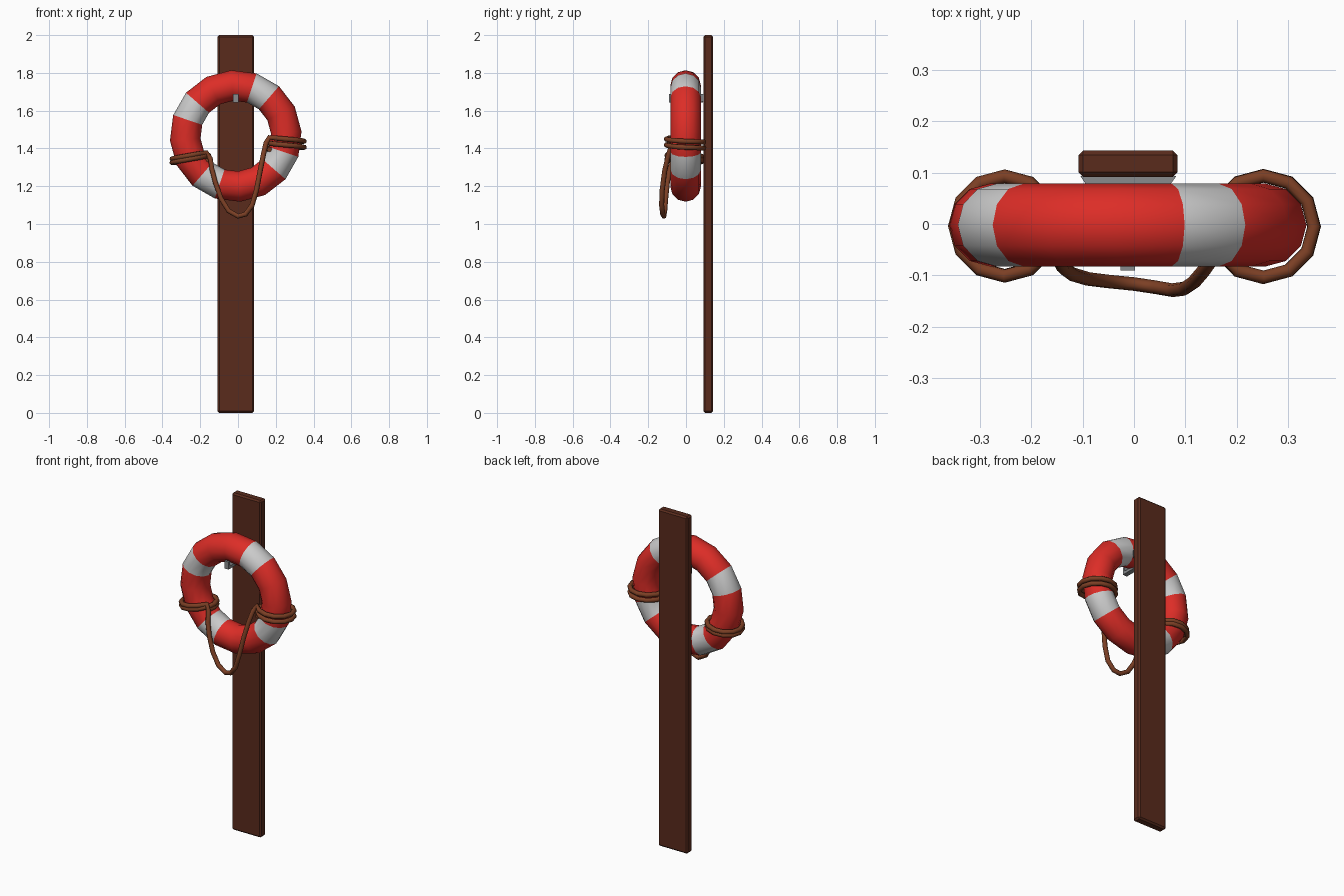
import bpy, bmesh
from math import sin, cos, pi, radians

if "Cube" in bpy.data.objects:
    bpy.data.objects.remove(bpy.data.objects["Cube"])


def material(name, rgb):
    m = bpy.data.materials.new(name)
    m.diffuse_color = (*rgb, 1)
    m.use_nodes = True
    m.node_tree.nodes["Principled BSDF"].inputs["Base Color"].default_value = m.diffuse_color
    return m


RED = material("red_paint", (0.72, 0.026, 0.02))
WHITE = material("white_paint", (0.62, 0.62, 0.62))
WOOD = material("dark_wood", (0.1, 0.024, 0.012))
ROPE = material("rope_brown", (0.2, 0.05, 0.018))
METAL = material("metal", (0.25, 0.26, 0.27))


def finish(bm, name, mats):
    bmesh.ops.recalc_face_normals(bm, faces=bm.faces)
    me = bpy.data.meshes.new(name)
    bm.to_mesh(me)
    bm.free()
    ob = bpy.data.objects.new(name, me)
    bpy.context.collection.objects.link(ob)
    for m in mats:
        me.materials.append(m)
    return ob


def prism(name, outline, z0, z1, mat, bevel=0):
    """Extrude an xy outline from z0 to z1, with optional chamfers."""
    bm = bmesh.new()
    face = bm.faces.new([bm.verts.new((x, y, z0)) for x, y in outline])
    ext = bmesh.ops.extrude_face_region(bm, geom=[face])["geom"]
    for v in ext:
        if isinstance(v, bmesh.types.BMVert):
            v.co.z = z1
    bmesh.ops.recalc_face_normals(bm, faces=bm.faces)
    if bevel:
        bmesh.ops.bevel(bm, geom=bm.edges[:], offset=bevel, segments=1, affect='EDGES')
    return finish(bm, name, [mat])


def rect(x0, x1, y0, y1):
    return [(x0, y0), (x1, y0), (x1, y1), (x0, y1)]


# Wooden post
prism("post", rect(-0.108, 0.085, 0.092, 0.143), 0, 2, WOOD, 0.009)

# Bracket: tapered plate on the post, arm through the ring, upturned tip
CX = -0.012
prism("bracket_plate", [(-0.105, 0.094), (0.083, 0.094), (0.07, 0.076), (-0.093, 0.076)],
      1.648, 1.688, METAL)
prism("bracket_arm", rect(CX - 0.014, CX + 0.014, -0.09, 0.09), 1.643, 1.66, METAL)
prism("bracket_tip", rect(CX - 0.014, CX + 0.014, -0.091, -0.078), 1.643, 1.688, METAL)

# Life ring: 16 x 12 torus, one segment in four is white
CY, CZ, MAJOR, MINOR, N, M = -0.002, 1.466, 0.268, 0.081, 16, 12
bm = bmesh.new()
loops = []
for i in range(N):
    a = radians(4) + 2 * pi * i / N
    loop = []
    for j in range(M):
        b = 2 * pi * j / M
        r = MAJOR + MINOR * cos(b)
        loop.append(bm.verts.new((CX + r * cos(a), CY + MINOR * sin(b), CZ + r * sin(a))))
    loops.append(loop)
for i in range(N):
    p, q = loops[i], loops[(i + 1) % N]
    for j in range(M):
        k = (j + 1) % M
        f = bm.faces.new((p[j], p[k], q[k], q[j]))
        f.smooth = True
        f.material_index = 1 if i % 4 == 2 else 0
finish(bm, "life_ring", [RED, WHITE])


# Rope: coil on the left, hanging loop, coil on the right
def coil(cx, cy, r, z0, z1, a0, a1, tilt):
    n = (a1 - a0) // 30
    pts = []
    for i in range(n + 1):
        a = radians(a0 + 30 * i)
        z = z0 + (z1 - z0) * i / n
        pts.append((cx + r * cos(a), cy + r * sin(a), z + tilt * cos(a)))
    return pts


left = coil(-0.252, -0.004, 0.097, 1.328, 1.367, -390, 330, 0.014)
drape = [(-0.146, -0.068, 1.345), (-0.138, -0.085, 1.29), (-0.12, -0.098, 1.22),
         (-0.09, -0.107, 1.135), (-0.05, -0.112, 1.07), (0.0, -0.117, 1.041),
         (0.04, -0.123, 1.052), (0.075, -0.129, 1.1), (0.098, -0.126, 1.18),
         (0.117, -0.113, 1.28), (0.135, -0.092, 1.37), (0.149, -0.072, 1.43)]
right = coil(0.252, -0.005, 0.099, 1.455, 1.392, 210, 930, -0.004)
path = left + drape + right

cu = bpy.data.curves.new("rope", 'CURVE')
cu.dimensions = '3D'
cu.bevel_depth = 0.0135
cu.bevel_resolution = 2
cu.use_fill_caps = True
sp = cu.splines.new('POLY')
sp.points.add(len(path) - 1)
for pt, co in zip(sp.points, path):
    pt.co = (*co, 1)
sp.use_smooth = True
rope = bpy.data.objects.new("rope", cu)
bpy.context.collection.objects.link(rope)
cu.materials.append(ROPE)
bpy.context.view_layer.objects.active = rope
rope.select_set(True)
bpy.ops.object.convert(target='MESH')
